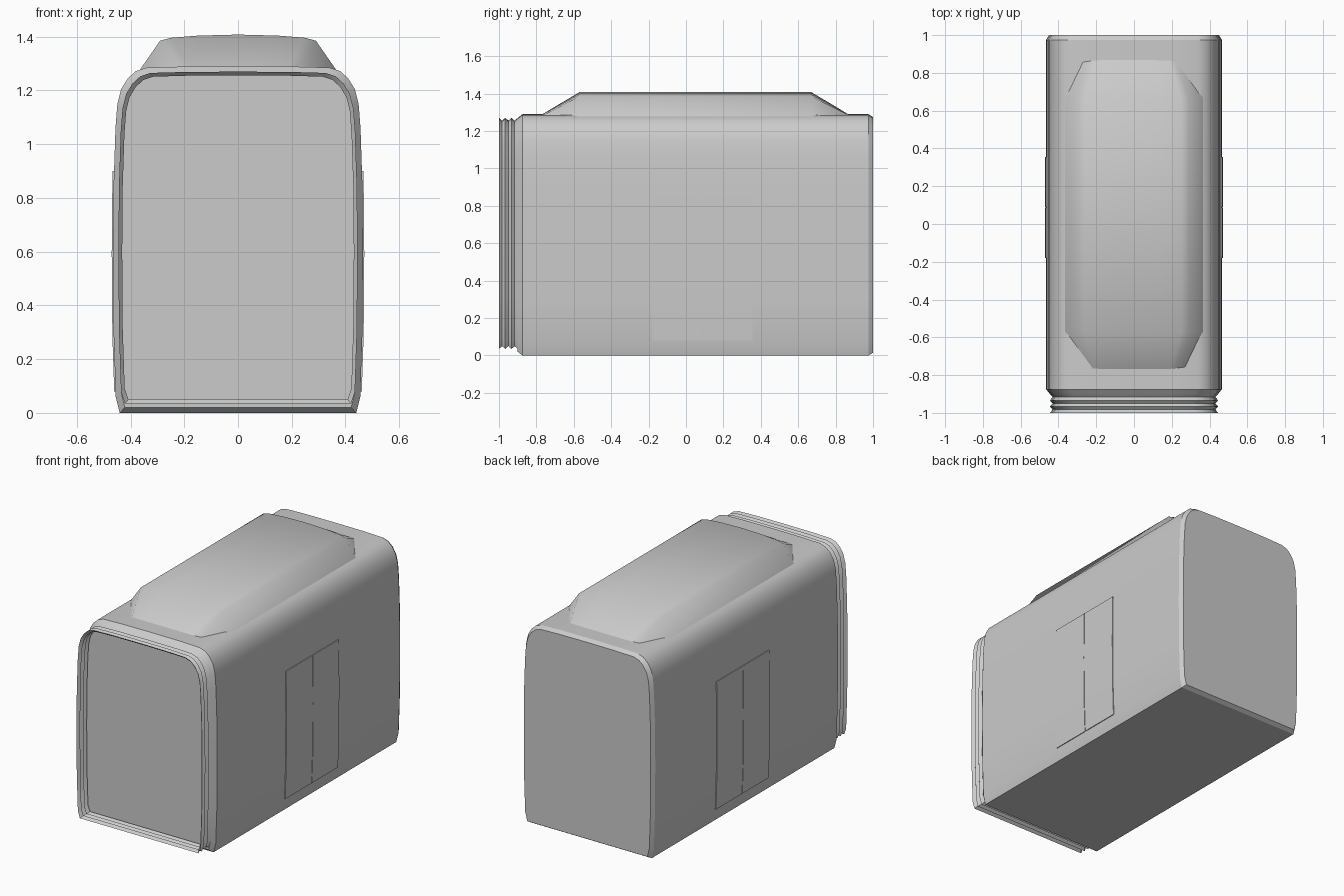
import bpy
import math

cube = bpy.data.objects.get("Cube")
if cube:
    bpy.data.objects.remove(cube, do_unlink=True)

grey = bpy.data.materials.new("light_grey")
grey.use_nodes = True
colour = (0.6, 0.6, 0.6, 1)
grey.diffuse_color = colour
grey.node_tree.nodes["Principled BSDF"].inputs["Base Color"].default_value = colour


def make(name, verts, faces, angle=30):
    mesh = bpy.data.meshes.new(name)
    mesh.from_pydata(verts, [], faces)
    mesh.materials.append(grey)
    obj = bpy.data.objects.new(name, mesh)
    bpy.context.collection.objects.link(obj)
    bpy.ops.object.select_all(action="DESELECT")
    obj.select_set(True)
    bpy.context.view_layer.objects.active = obj
    bpy.ops.object.mode_set(mode="EDIT")
    bpy.ops.mesh.select_all(action="SELECT")
    bpy.ops.mesh.normals_make_consistent(inside=False)
    bpy.ops.object.mode_set(mode="OBJECT")
    bpy.ops.object.shade_smooth_by_angle(angle=math.radians(angle))
    return obj


def loft(name, rings, capped=True, angle=30):
    """Skin equal closed rings of points into one surface."""
    n = len(rings[0])
    verts = [p for ring in rings for p in ring]
    faces = [(r * n + i, r * n + (i + 1) % n, (r + 1) * n + (i + 1) % n, (r + 1) * n + i)
             for r in range(len(rings) - 1) for i in range(n)]
    if capped:
        faces += [tuple(range(n)), tuple(range(len(verts) - n, len(verts)))]
    return make(name, verts, faces, angle)


def mirrored(half):
    """Complete a half profile, listed from the bottom to the centre top."""
    return half + [(-x, z) for x, z in reversed(half) if x > 0]


# Cross-section of the container: bulging sides and rounded top corners
HALF = [(0.44, 0), (0.455, 0.06), (0.463, 0.3), (0.465, 0.6), (0.463, 0.85),
        (0.456, 1.06), (0.449, 1.15), (0.435, 1.205), (0.41, 1.245),
        (0.38, 1.272), (0.34, 1.285), (0.2, 1.289), (0, 1.29)]
MID = 0.645


def section(y, inset, floor=0):
    return [(x * (1 - inset / 0.465), y, max(MID + (z - MID) * (1 - inset / MID), floor))
            for x, z in mirrored(HALF)]


# Main body, with narrow bevels at both ends
loft("body", [section(-0.9, 0.02), section(-0.875, 0), section(0.975, 0), section(1, 0.015)])

# Open folded gangway bellows around the front end
folds = 6
loft("gangway_bellows",
     [section(-1 + 0.1 * i / folds, 0.034 if i % 2 else 0.02, 0.05 if i % 2 else 0.035)
      for i in range(folds + 1)], capped=False)

# Roof unit, sloping down and narrowing at both ends
POD = mirrored([(0.37, 1.27), (0.29, 1.385), (0.25, 1.396), (0.15, 1.404), (0, 1.408)])


def pod_ring(y, width, height):
    return [(x * width, y, 1.27 + (z - 1.27) * height) for x, z in POD]


loft("roof_unit", [pod_ring(-0.79, 0.72, 0.05), pod_ring(-0.57, 1, 1),
                   pod_ring(0.67, 1, 1), pod_ring(0.89, 0.72, 0.05)], angle=35)


# Paired door leaves on each side, following the curve of the wall
def wall_x(z):
    for (x0, z0), (x1, z1) in zip(HALF, HALF[1:]):
        if z0 <= z <= z1:
            return x0 + (x1 - x0) * (z - z0) / (z1 - z0)


def door_leaf(name, side, y0, y1):
    rings = []
    for i in range(9):
        z = 0.08 + 0.82 * i / 8
        x = wall_x(z)
        outer, inner = side * (x + 0.005), side * (x - 0.003)
        rings.append([(outer, y0, z), (outer, y1, z), (inner, y1, z), (inner, y0, z)])
    loft(name, rings)


for side, label in ((1, "left"), (-1, "right")):
    door_leaf(label + "_front_door", side, -0.18, 0.087)
    door_leaf(label + "_rear_door", side, 0.091, 0.355)
